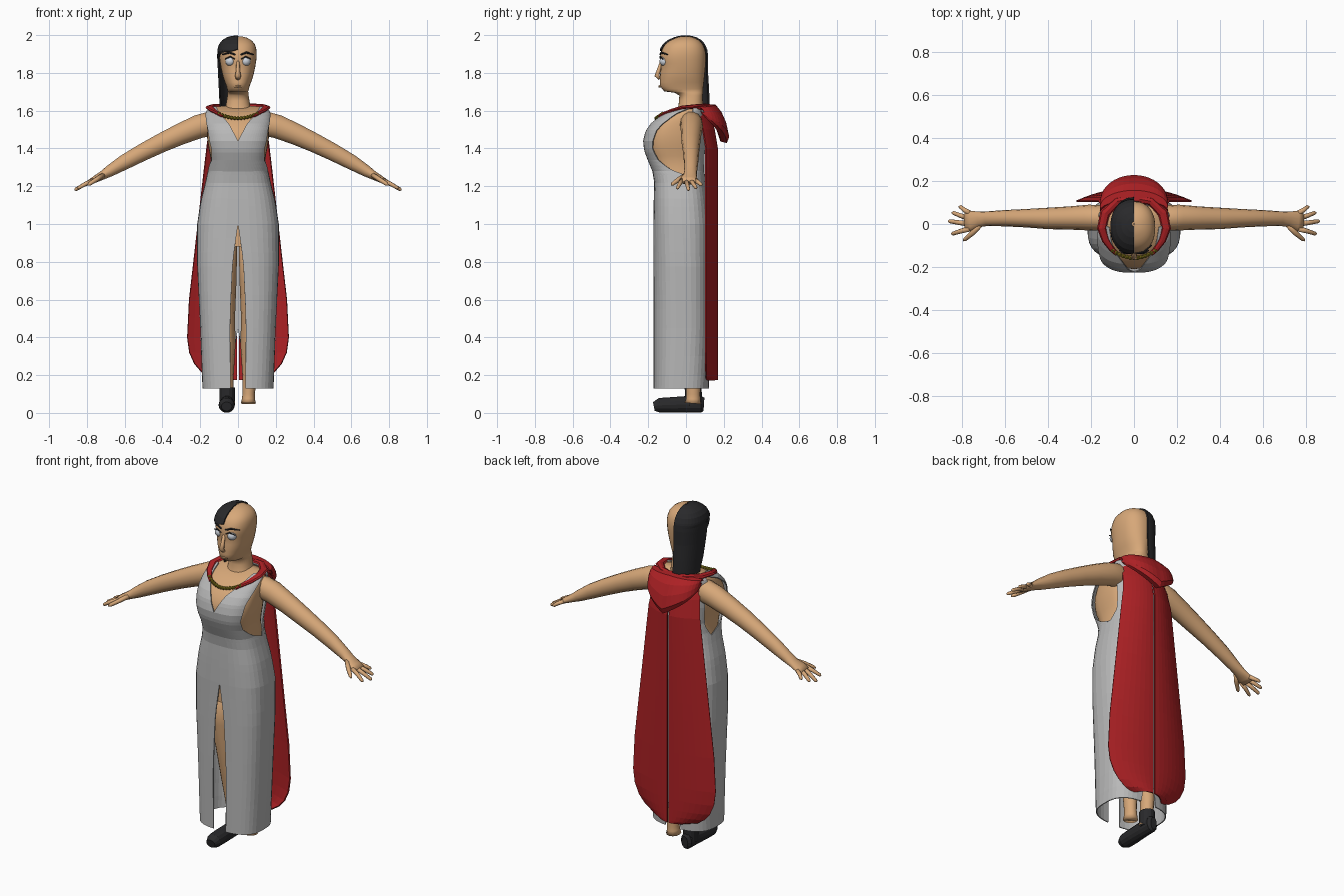
import bpy, bmesh, math, random
from mathutils import Vector

random.seed(4)


def material(name, rgb):
    m = bpy.data.materials.new(name)
    m.diffuse_color = (*rgb, 1)
    return m


SKIN = material("tan skin", (0.68, 0.39, 0.19))
GREY = material("light grey cloth", (0.48, 0.48, 0.48))
RED = material("deep red cloth", (0.42, 0.015, 0.018))
BLACK = material("near black", (0.022, 0.022, 0.024))
GOLD = material("old gold", (0.28, 0.22, 0.015))
WHITE = material("eye white", (0.62, 0.66, 0.72))


def finish(name, bm, mat, mirror=False, thick=0, smooth=False):
    bmesh.ops.remove_doubles(bm, verts=bm.verts, dist=1e-5)
    bmesh.ops.recalc_face_normals(bm, faces=bm.faces)
    me = bpy.data.meshes.new(name)
    bm.to_mesh(me)
    bm.free()
    me.materials.append(mat)
    for p in me.polygons:
        p.use_smooth = smooth
    ob = bpy.data.objects.new(name, me)
    bpy.context.collection.objects.link(ob)
    if mirror:
        ob.modifiers.new("mirror", "MIRROR")
    if thick:
        s = ob.modifiers.new("thickness", "SOLIDIFY")
        s.thickness, s.offset = thick, 0
    return ob


def grid(bm, rows, wrap=False):
    vs = [[bm.verts.new(p) for p in r] for r in rows]
    n = len(vs[0])
    for a, b in zip(vs, vs[1:]):
        for i in range(n if wrap else n - 1):
            j = (i + 1) % n
            bm.faces.new((a[i], a[j], b[j], b[i]))
    return vs


def lerp(tab, z):
    if z <= tab[0][0]:
        return tab[0][1:]
    for a, b in zip(tab, tab[1:]):
        if z <= b[0]:
            t = (z - a[0]) / (b[0] - a[0])
            return [u + (v - u) * t for u, v in zip(a[1:], b[1:])]
    return tab[-1][1:]


def span(a, b, n):
    return [a + (b - a) * i / n for i in range(n + 1)]


def ring_point(sec, z, a, p, grow=0):
    yf, yb, hw = lerp(sec, z)
    c, r, w = (yf + yb) / 2, (yb - yf) / 2 + grow, hw + grow
    co = math.cos(a)
    return Vector((max(w, 0) * abs(math.sin(a)) ** p,
                   c - max(r, 0) * math.copysign(abs(co) ** p, co), z))


def panel(name, sec, zs, a0, a1, n, mat, p=0.72, grow=0, thick=0, mirror=True,
          side=1, jag=0, smooth=False):
    """Sheet on a lofted body, between two angles (0 front, pi back) at each height."""
    rows = []
    for k, z in enumerate(zs):
        row = [ring_point(sec, z, a, p, grow) for a in span(a0(z), a1(z), n)]
        for v in row:
            v.x *= side
            if k == 0:
                v.z -= random.uniform(0, jag)
        rows.append(row)
    bm = bmesh.new()
    grid(bm, rows)
    return finish(name, bm, mat, mirror, thick, smooth)


def tube(name, pts, side, mat, n=12, mirror=False, smooth=False):
    """Tube through (x, y, z, radius along side, other radius)."""
    P = [Vector(q[:3]) for q in pts]
    rows = []
    for i, q in enumerate(pts):
        d = (P[min(i + 1, len(P) - 1)] - P[max(i - 1, 0)]).normalized()
        u = Vector(side)
        u = (u - d * u.dot(d)).normalized()
        w = d.cross(u)
        rows.append([P[i] + u * q[3] * math.cos(t) + w * q[4] * math.sin(t)
                     for t in span(0, 2 * math.pi, n)[:-1]])
    bm = bmesh.new()
    vs = grid(bm, rows, True)
    bm.faces.new(vs[0])
    bm.faces.new(vs[-1])
    return finish(name, bm, mat, mirror, 0, smooth)


X, Y, Z = (1, 0, 0), (0, 1, 0), (0, 0, 1)
zero, full = (lambda z: 0), (lambda z: math.pi)

# head and neck: height, front y, back y, half width
HEAD = [(1.57, -.06, .09, .085), (1.62, -.04, .09, .066), (1.68, -.035, .088, .056),
        (1.695, -.06, .09, .055), (1.702, -.115, .09, .054), (1.73, -.138, .092, .062),
        (1.78, -.138, .098, .08), (1.83, -.133, .103, .091), (1.88, -.138, .106, .099),
        (1.92, -.130, .103, .099), (1.95, -.112, .09, .09), (1.97, -.088, .073, .074),
        (1.985, -.055, .047, .05), (1.992, -.03, .022, .025), (1.994, -.004, .004, .002)]
zs = span(1.57, 1.68, 4) + [1.695, 1.702, 1.715] + span(1.73, 1.95, 11) + [1.96, 1.97, 1.978, 1.985, 1.992, 1.994]
panel("head", HEAD, zs, zero, full, 16, SKIN, p=.88, smooth=True)
tube("nose", [(0, -.128, 1.87, .008, .006), (0, -.145, 1.81, .011, .011), (0, -.154, 1.785, .016, .013),
              (0, -.138, 1.768, .012, .008)], X, SKIN, 8, smooth=True)
tube("lips", [(-.022, -.131, 1.728, .004, .005), (0, -.140, 1.728, .007, .007), (.022, -.131, 1.728, .004, .005)],
     Z, SKIN, 6)

# eyes, lids and brows
bm = bmesh.new()
bmesh.ops.create_uvsphere(bm, u_segments=16, v_segments=10, radius=.026)
bmesh.ops.translate(bm, verts=bm.verts, vec=(.041, -.114, 1.862))
finish("eyes", bm, WHITE, True, smooth=True)
tube("eyelids", [(.016, -.134, 1.872, .003, .004), (.04, -.137, 1.886, .004, .005), (.068, -.122, 1.873, .003, .004)],
     Z, BLACK, 6, True)
tube("brows", [(.014, -.137, 1.896, .004, .004), (.045, -.131, 1.908, .006, .005), (.082, -.098, 1.897, .003, .004)],
     Z, BLACK, 6, True)

# one-sided hair
HAIR = [(1.60, -.09, .115, .085), (1.7, -.11, .112, .09), (1.8, -.13, .106, .095)] + HEAD[8:]
HAIR_EDGE = [(1.60, 1.65), (1.7, 1.45), (1.86, 1.4), (1.9, 1.1), (1.915, .25), (1.925, 0)]
panel("hair", HAIR, span(1.62, 1.86, 8) + [1.88, 1.9, 1.915, 1.925] + zs[-8:], lambda z: lerp(HAIR_EDGE, z)[0],
      full, 18, BLACK, p=.88, grow=.007, thick=.008, mirror=False, side=-1, jag=.05)

# torso under the dress
BODY = [(.13, -.17, .12, .185), (.45, -.17, .125, .197), (.8, -.17, .128, .214), (1.0, -.17, .127, .213),
        (1.12, -.168, .115, .195), (1.22, -.165, .10, .17), (1.28, -.175, .095, .157), (1.34, -.2, .095, .155),
        (1.39, -.219, .097, .166), (1.44, -.224, .1, .175), (1.49, -.212, .1, .178), (1.53, -.186, .1, .178),
        (1.58, -.128, .1, .174), (1.60, -.09, .1, .165), (1.62, -.03, .09, .145)]
panel("torso", BODY + [(1.632, .02, .04, .014)], span(.88, 1.60, 24) + [1.61, 1.62, 1.632], zero, full, 16, SKIN,
      grow=-.013, smooth=True)


def by_x(tab, back=False, p=.72):
    """Angle where the body reaches a given x, looked up by height."""
    def f(z):
        a = math.asin(min(1, (lerp(tab, z)[0] / lerp(BODY, z)[2])) ** (1 / p))
        return math.pi - a if back else a
    return f


def angle(tab):
    return lambda z: lerp(tab, z)[0]


# dress: slit skirt, front bodice with v neck, back bodice
panel("skirt", BODY, [.13, .2, .3, .4, .45] + span(.55, 1.0, 6) + span(1.05, 1.26, 5),
      by_x([(.13, .04), (.5, .042), (.8, .028), (1.0, 0)]), by_x([(.13, .05), (.45, 0)], True), 18, GREY, thick=.006)
top = span(1.26, 1.44, 9) + span(1.46, 1.62, 9)
panel("front_bodice", BODY, top, by_x([(1.44, 0), (1.53, .048), (1.58, .095), (1.62, .115)]),
      angle([(1.26, 1.7), (1.3, 1.3), (1.34, 1.0), (1.4, .88), (1.5, 1.0), (1.58, 1.3), (1.62, 1.65)]), 12, GREY,
      thick=.006)
panel("back_bodice", BODY, top,
      angle([(1.26, 1.7), (1.32, 2.0), (1.4, 2.15), (1.5, 2.15), (1.58, 1.9), (1.62, 1.65)]), full, 10, GREY,
      thick=.006)

# arms and hands
tube("arms", [(.10, .025, 1.535, .05, .055), (.15, .028, 1.53, .06, .066), (.21, .03, 1.515, .06, .064),
              (.3, .028, 1.478, .054, .058), (.4, .026, 1.432, .05, .052), (.5, .027, 1.382, .043, .047),
              (.6, .027, 1.328, .038, .041), (.68, .025, 1.28, .034, .031), (.72, .022, 1.256, .036, .023),
              (.76, .015, 1.235, .047, .018), (.785, .014, 1.222, .045, .014)], Y, SKIN, 14, True, True)
FINGERS = [(.05, .08, .815, 1.205), (.025, .052, .848, 1.19), (0, .013, .865, 1.18), (-.022, -.045, .85, 1.188)]
for i, (y0, y1, x1, z1) in enumerate(FINGERS):
    tube("finger_%d" % i, [(.765, y0, 1.232, .013, .012), ((.765 + x1) / 2, (y0 + y1) / 2, (1.236 + z1) / 2, .011, .011),
                           (x1 - .006, y1, z1 + .003, .009, .009), (x1, y1, z1, .004, .004)], Y, SKIN, 8, True, True)
tube("thumb", [(.715, .0, 1.258, .016, .014), (.75, -.04, 1.235, .013, .012), (.785, -.07, 1.213, .010, .01),
               (.795, -.077, 1.207, .004, .004)], Y, SKIN, 8, True, True)

# legs
tube("legs", [(.088, -.01, .95, .085, .1), (.08, -.01, .7, .072, .08), (.07, 0, .5, .054, .06),
              (.065, .025, .36, .052, .057), (.06, .037, .2, .037, .042), (.057, .038, .1, .033, .037),
              (.055, .038, .075, .034, .038), (.055, .036, .05, .04, .043)], X, SKIN, 12, True, True)

# single shoe
tube("shoe_foot", [(-.058, .095, .045, .02, .036), (-.058, .08, .046, .035, .046), (-.058, .0, .045, .038, .045),
                   (-.06, -.08, .042, .043, .042), (-.06, -.14, .04, .042, .04), (-.06, -.17, .034, .028, .024)],
     X, BLACK, 14)
tube("shoe_ankle", [(-.058, .04, .04, .041, .046), (-.058, .038, .135, .041, .046)], X, BLACK, 14)

# cape: two hanging halves with a narrow centre split
CAPE = [(.175, .10), (.19, .15), (.22, .195), (.26, .23), (.32, .257), (.4, .268), (.6, .258), (1.0, .212),
        (1.35, .172), (1.6, .14)]
rows = []
for z in [.175, .19, .22, .26, .32, .4] + span(.5, 1.6, 11):
    w = lerp(CAPE, z)[0]
    yc = lerp([(1.45, .165), (1.6, .115)], z)[0]
    rows.append([(.005 + (w - .005) * t, yc - .06 * t * t, z) for t in span(0, 1, 8)])
bm = bmesh.new()
grid(bm, rows)
finish("cape", bm, RED, True, .008)

# folded hood lying on the back
PROFILE = [(.09, 1.60), (.11, 1.632), (.155, 1.628), (.185, 1.59), (.21, 1.53), (.224, 1.46), (.214, 1.432),
           (.185, 1.44), (.155, 1.53)]
rows = []
for s in span(0, 1, 10):
    rows.append([(.155 * math.sin(s * 1.571), .05 + (y - .05) * math.cos(s * 1.3),
                  1.612 + (z - 1.612) * (1 - s * .82)) for y, z in PROFILE])
bm = bmesh.new()
grid(bm, rows)
finish("hood", bm, RED, True, .008)

# cape collar running to the chest
tube("collar", [(0, .12, 1.612, .02, .02), (.08, .105, 1.618, .02, .02), (.135, .05, 1.622, .012, .024),
                (.15, -.02, 1.617, .010, .022), (.132, -.075, 1.6, .010, .018), (.105, -.115, 1.585, .009, .013),
                (.08, -.14, 1.57, .008, .010)], Z, RED, 8, True)

# bead chain
bm = bmesh.new()
for x in span(-.1, .1, 12):
    k = (x / .1) ** 2
    geo = bmesh.ops.create_icosphere(bm, subdivisions=1, radius=.0115)
    bmesh.ops.translate(bm, verts=geo["verts"], vec=(x, -.158 + .035 * k, 1.56 + .024 * k))
finish("necklace", bm, GOLD)
